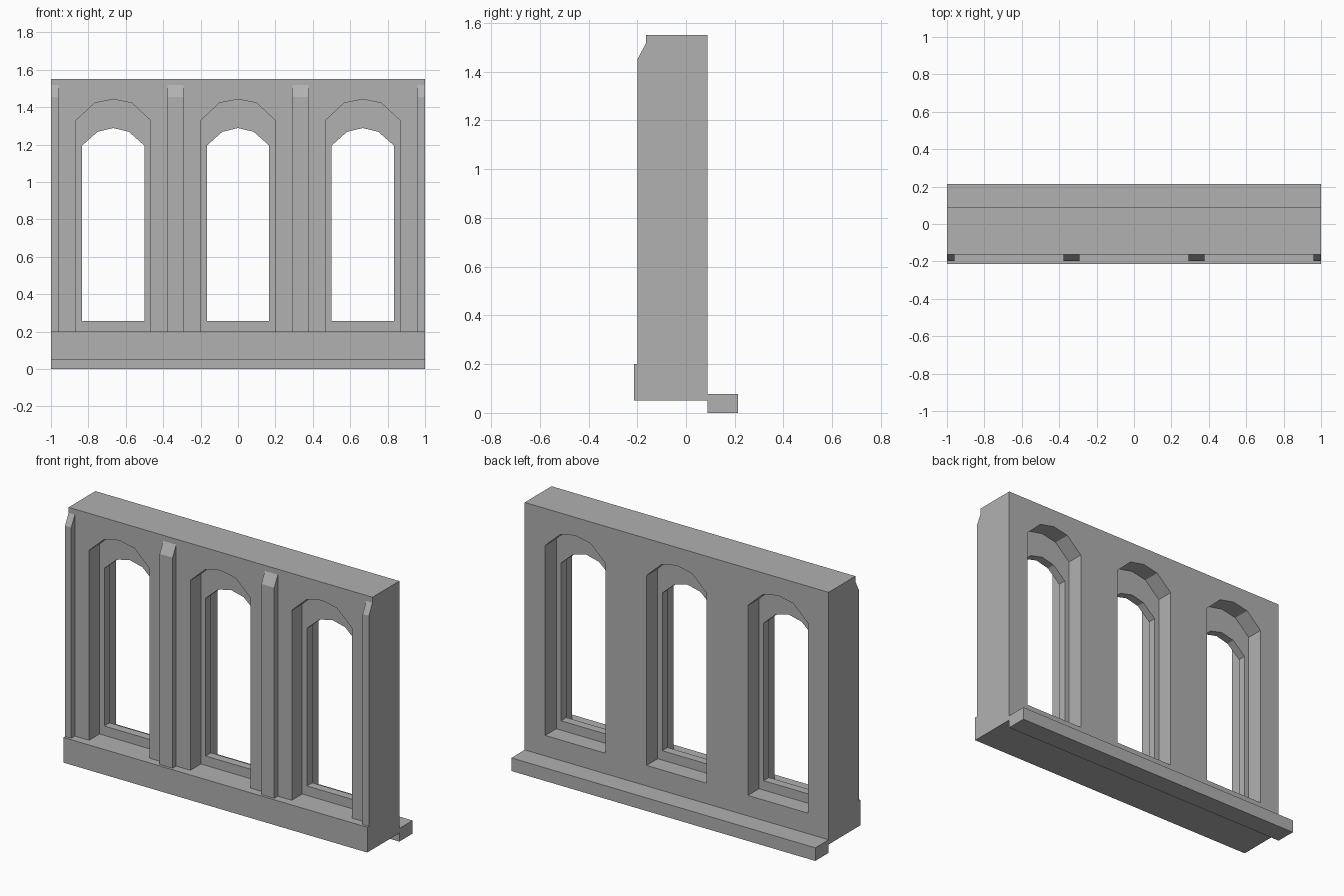
import bpy
import bmesh

if "Cube" in bpy.data.objects:
    bpy.data.objects.remove(bpy.data.objects["Cube"])

# Depth planes of the wall
FRONT, BACK = -0.164, 0.088
WINDOWS = (-0.667, 0.0, 0.667)

# Dark grey stone
stone = bpy.data.materials.new("dark_stone")
stone.diffuse_color = (0.44, 0.44, 0.44, 1)
stone.use_nodes = True
stone.node_tree.nodes["Principled BSDF"].inputs["Base Color"].default_value = stone.diffuse_color


def finish(name, bm):
    bmesh.ops.recalc_face_normals(bm, faces=bm.faces[:])
    mesh = bpy.data.meshes.new(name)
    bm.to_mesh(mesh)
    bm.free()
    mesh.materials.append(stone)
    obj = bpy.data.objects.new(name, mesh)
    bpy.context.collection.objects.link(obj)
    return obj


def plate(name, loops, y0, y1):
    """Fill x/z outlines (inner loops become holes) and extrude along y."""
    bm = bmesh.new()
    for loop in loops:
        vs = [bm.verts.new((x, y0, z)) for x, z in loop]
        for a, b in zip(vs, vs[1:] + vs[:1]):
            bm.edges.new((a, b))
    bmesh.ops.triangle_fill(bm, edges=bm.edges[:], use_beauty=True, use_dissolve=False,
                            normal=(0, -1, 0))
    new = bmesh.ops.extrude_face_region(bm, geom=bm.faces[:], use_keep_orig=True)["geom"]
    verts = [g for g in new if isinstance(g, bmesh.types.BMVert)]
    bmesh.ops.translate(bm, verts=verts, vec=(0, y1 - y0, 0))
    return finish(name, bm)


def prism(name, profile, x0, x1):
    """Extrude a y/z profile along x."""
    bm = bmesh.new()
    a = [bm.verts.new((x0, y, z)) for y, z in profile]
    b = [bm.verts.new((x1, y, z)) for y, z in profile]
    bm.faces.new(a)
    bm.faces.new(b[::-1])
    for i in range(len(a)):
        j = (i + 1) % len(a)
        bm.faces.new((a[i], a[j], b[j], b[i]))
    return finish(name, bm)


def rect(y0, y1, z0, z1):
    return [(y0, z0), (y1, z0), (y1, z1), (y0, z1)]


def arch(cx, half, sill, spring, shoulder, crown):
    """Low-poly arched opening with four segments across the top."""
    pts = [(-half, sill), (half, sill), (half, spring), (half / 2, shoulder),
           (0, crown), (-half / 2, shoulder), (-half, spring)]
    return [(cx + x, z) for x, z in pts]


def outer_arch(cx):
    return arch(cx, 0.198, 0.2, 1.33, 1.422, 1.442)


def inner_arch(cx):
    return arch(cx, 0.167, 0.256, 1.194, 1.268, 1.288)


# Wall with three arched openings
plate("wall", [rect(-1, 1, 0.05, 1.55)] + [outer_arch(c) for c in WINDOWS], FRONT, BACK)

# Thin frames set back inside the openings
for c in WINDOWS:
    plate("window_frame", [outer_arch(c), inner_arch(c)], -0.066, -0.016)

# Front plinth and rear ledge
prism("plinth", rect(-0.213, FRONT, 0.05, 0.2), -1, 1)
prism("rear_ledge", rect(BACK, 0.213, 0, 0.078), -1, 1)

# Pilasters with sloped tops; the end ones are half width
pilaster = [(FRONT, 0.2), (-0.198, 0.2), (-0.198, 1.453), (FRONT, 1.517)]
for x0, x1 in ((-1, -0.959), (-0.377, -0.292), (0.292, 0.377), (0.959, 1)):
    prism("pilaster", pilaster, x0, x1)
